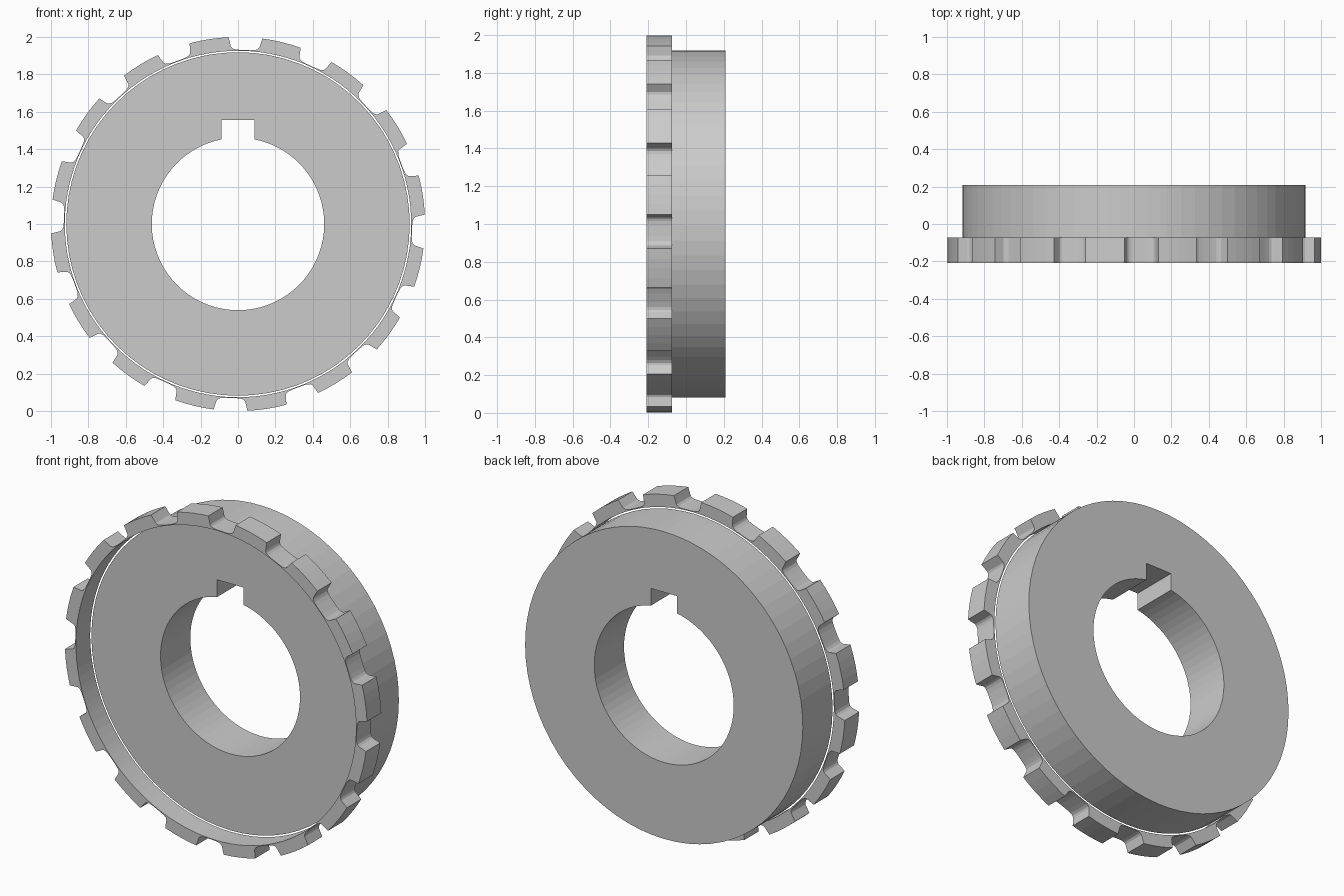
import bpy, bmesh
from math import sin, cos, asin, atan2, radians, degrees

if "Cube" in bpy.data.objects:
    bpy.data.objects.remove(bpy.data.objects["Cube"])


def band(name, profile, y0, y1, z=1.0):
    """Closed solid from (angle clockwise from top, inner r, outer r) stations."""
    bm = bmesh.new()
    rows = []
    for a, ri, ro in profile:
        s, c = sin(radians(a)), cos(radians(a))
        rows.append([bm.verts.new((r * s, y, z + r * c))
                     for r, y in ((ri, y0), (ro, y0), (ro, y1), (ri, y1))])
    for i, row in enumerate(rows):
        nxt = rows[(i + 1) % len(rows)]
        for k in range(4):
            j = (k + 1) % 4
            bm.faces.new((row[k], row[j], nxt[j], nxt[k]))
    bmesh.ops.recalc_face_normals(bm, faces=bm.faces)
    mesh = bpy.data.meshes.new(name)
    bm.to_mesh(mesh)
    bm.free()
    obj = bpy.data.objects.new(name, mesh)
    bpy.context.collection.objects.link(obj)
    return obj


# Hub disc with round bore and square keyway at the top
OUTER, BORE = 0.918, 0.461
KEY_HALF, KEY_TOP = 0.087, 0.556
low = degrees(asin(KEY_HALF / BORE))
high = degrees(atan2(KEY_HALF, KEY_TOP))
steps = 68
hub = [(low + (360 - 2 * low) * i / steps, BORE, OUTER) for i in range(steps + 1)]
hub += [(a, KEY_TOP / cos(radians(a)), OUTER)
        for a in (-high, -high / 2, 0, high / 2, high)]
band("hub_disc", hub, -0.073, 0.208)

# Thin outer ring with 16 evenly spaced teeth and rounded gaps between them
TEETH, RING_IN = 16, 0.926
half_gap = [(1.6, 0.931), (3.2, 0.934), (4.1, 0.940), (4.6, 0.950), (5.2, 1.0)]
gap = [(-a, r) for a, r in reversed(half_gap)] + half_gap
tooth = [(5.2 + 12.1 * k / 4, 1.0) for k in (1, 2, 3)]
ring = [(2.3 + 22.5 * t + a, RING_IN, r)
        for t in range(TEETH) for a, r in gap + tooth]
band("toothed_ring", ring, -0.208, -0.073)
